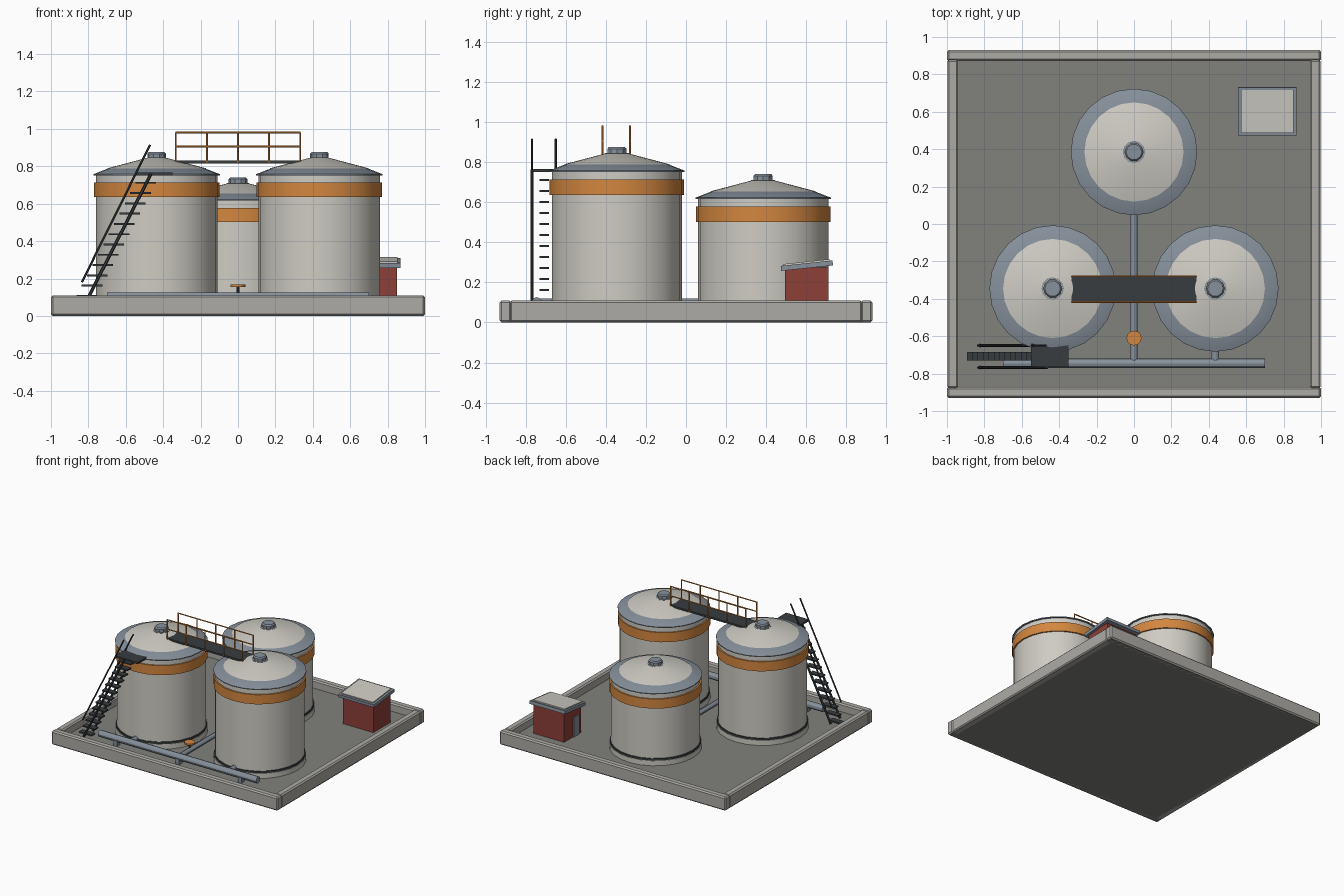
import bpy, bmesh, math
from mathutils import Vector, Matrix

if "Cube" in bpy.data.objects:
    bpy.data.objects.remove(bpy.data.objects["Cube"])


def mat(name, r, g, b):
    m = bpy.data.materials.new(name)
    m.diffuse_color = (r, g, b, 1)
    m.use_nodes = True
    m.node_tree.nodes["Principled BSDF"].inputs["Base Color"].default_value = m.diffuse_color
    return m


CREAM = mat("cream_paint", 0.62, 0.60, 0.55)
ORANGE = mat("orange_paint", 0.65, 0.24, 0.05)
SLATE = mat("slate_steel", 0.24, 0.28, 0.33)
DARK = mat("dark_steel", 0.04, 0.045, 0.05)
RED = mat("red_brick", 0.27, 0.05, 0.04)
FLOOR = mat("floor_concrete", 0.22, 0.22, 0.20)
WALL = mat("wall_concrete", 0.42, 0.41, 0.38)


def finish(name, bm, material, smooth=False):
    me = bpy.data.meshes.new(name)
    bmesh.ops.recalc_face_normals(bm, faces=bm.faces[:])
    bm.to_mesh(me)
    bm.free()
    ob = bpy.data.objects.new(name, me)
    bpy.context.collection.objects.link(ob)
    me.materials.append(material)
    if smooth:
        bpy.ops.object.select_all(action='DESELECT')
        ob.select_set(True)
        bpy.context.view_layer.objects.active = ob
        bpy.ops.object.shade_smooth_by_angle(angle=math.radians(30))
    return ob


def box(name, x, y, z, material, bevel=0.0):
    """Box from (min, max) ranges."""
    bm = bmesh.new()
    size = [r[1] - r[0] for r in (x, y, z)]
    mid = [(r[0] + r[1]) / 2 for r in (x, y, z)]
    bmesh.ops.create_cube(bm, size=1, matrix=Matrix.Translation(mid) @ Matrix.Diagonal((*size, 1)))
    if bevel:
        bmesh.ops.bevel(bm, geom=bm.edges[:], offset=bevel, segments=1, affect='EDGES')
    return finish(name, bm, material)


def lathe(name, centre, profile, material, n=24):
    """Closed solid of revolution from (radius, z) points."""
    bm = bmesh.new()
    rings = [[bm.verts.new((centre[0] + r * math.cos(2 * math.pi * i / n),
                            centre[1] + r * math.sin(2 * math.pi * i / n), z))
              for i in range(n)] for r, z in profile]
    for a, b in zip(rings, rings[1:]):
        for i in range(n):
            j = (i + 1) % n
            bm.faces.new((a[i], a[j], b[j], b[i]))
    bm.faces.new(rings[0])
    bm.faces.new(rings[-1])
    return finish(name, bm, material, True)


def rod(name, a, b, r, material, n=8):
    a, b = Vector(a), Vector(b)
    d = b - a
    m = Matrix.Translation((a + b) / 2) @ d.to_track_quat('Z', 'Y').to_matrix().to_4x4()
    bm = bmesh.new()
    bmesh.ops.create_cone(bm, cap_ends=True, segments=n, radius1=r, radius2=r, depth=d.length, matrix=m)
    return finish(name, bm, material, n > 6)


# Containment slab and perimeter walls
F = 0.045
box("slab", (-0.99, 0.99), (-0.92, 0.92), (0, F), FLOOR)
for s, side in ((-1, "a"), (1, "b")):
    box("long_wall_" + side, (-1, 1), sorted((s * 0.93, s * 0.872)), (0, 0.11), WALL, 0.01)
    box("end_wall_" + side, sorted((s * 0.998, s * 0.94)), (-0.88, 0.88), (0, 0.109), WALL, 0.01)


# Storage tanks
def tank(name, x, y, top):
    c = (x, y)
    lathe(name + "_footing", c, [(0.336, F), (0.336, 0.085)], CREAM)
    lathe(name + "_base_ring", c, [(0.332, 0.085), (0.332, 0.1)], DARK)
    lathe(name + "_body", c, [(0.325, F), (0.325, top)], CREAM)
    lathe(name + "_band", c, [(0.336, top - 0.118), (0.336, top - 0.042)], ORANGE)
    lathe(name + "_roof_rim", c, [(0.338, top - 0.003), (0.338, top + 0.003), (0.25, top + 0.037)], SLATE)
    lathe(name + "_roof", c, [(0.265, top + 0.034), (0.045, top + 0.092)], CREAM)
    lathe(name + "_vent_neck", c, [(0.06, top + 0.075), (0.06, top + 0.09)], SLATE, 12)
    lathe(name + "_vent_cap", c, [(0.05, top + 0.08), (0.05, top + 0.112), (0.042, top + 0.121)], SLATE, 10)


tank("left_tank", -0.435, -0.345, 0.755)
tank("right_tank", 0.435, -0.345, 0.755)
tank("back_tank", 0, 0.385, 0.62)

# Pipework with feet and valve
PZ = 0.1
rod("manifold_pipe", (-0.7, -0.745, PZ), (0.7, -0.745, PZ), 0.026, SLATE, 12)
rod("back_tank_pipe", (0, 0.1, PZ), (0, -0.745, PZ), 0.02, SLATE, 12)
for x in (-0.435, 0.435):
    rod("tank_pipe", (x, -0.6, PZ), (x, -0.745, PZ), 0.02, SLATE, 12)
for x in (-0.55, 0, 0.55):
    box("pipe_foot", (x - 0.015, x + 0.015), (-0.765, -0.725), (F, PZ), SLATE)
rod("valve_stem", (0, -0.61, PZ), (0, -0.61, 0.16), 0.007, DARK)
rod("valve_wheel", (0, -0.61, 0.155), (0, -0.61, 0.167), 0.04, ORANGE, 12)

# Walkway between the front tanks
box("walkway_deck", (-0.335, 0.335), (-0.415, -0.28), (0.816, 0.83), DARK)
for y in (-0.417, -0.28):
    for z in (0.905, 0.98):
        rod("walkway_rail", (-0.335, y, z), (0.335, y, z), 0.005, ORANGE, 6)
    for i in range(5):
        x = -0.332 + i * 0.166
        rod("walkway_post", (x, y, 0.82), (x, y, 0.98), 0.005, ORANGE, 6)

# Stair with platform
box("stair_platform", (-0.55, -0.35), (-0.765, -0.64), (0.752, 0.767), DARK)
for y in (-0.768, -0.65):
    rod("stair_stringer", (-0.825, y, 0.05), (-0.465, y, 0.76), 0.009, DARK, 6)
    rod("stair_handrail", (-0.835, y, 0.18), (-0.47, y, 0.915), 0.006, DARK, 6)
for i in range(13):
    x, z = -0.838 + i * 0.0288, 0.052 + i * 0.055
    box("stair_tread", (x - 0.055, x + 0.055), (-0.73, -0.685), (z - 0.005, z + 0.005), DARK)

# Pump shed with sloped roof and door
box("shed_walls", (0.58, 0.85), (0.495, 0.71), (F, 0.275), RED)
box("shed_door", (0.572, 0.582), (0.525, 0.6), (F, 0.2), SLATE)
for name, dx, dy, z, m in (("shed_roof_edge", 0.157, 0.13, (-0.013, 0.012), SLATE),
                           ("shed_roof_top", 0.14, 0.115, (0.012, 0.02), CREAM)):
    roof = box(name, (-dx, dx), (-dy, dy), z, m)
    roof.location = (0.713, 0.603, 0.284)
    roof.rotation_euler.x = math.radians(6)
